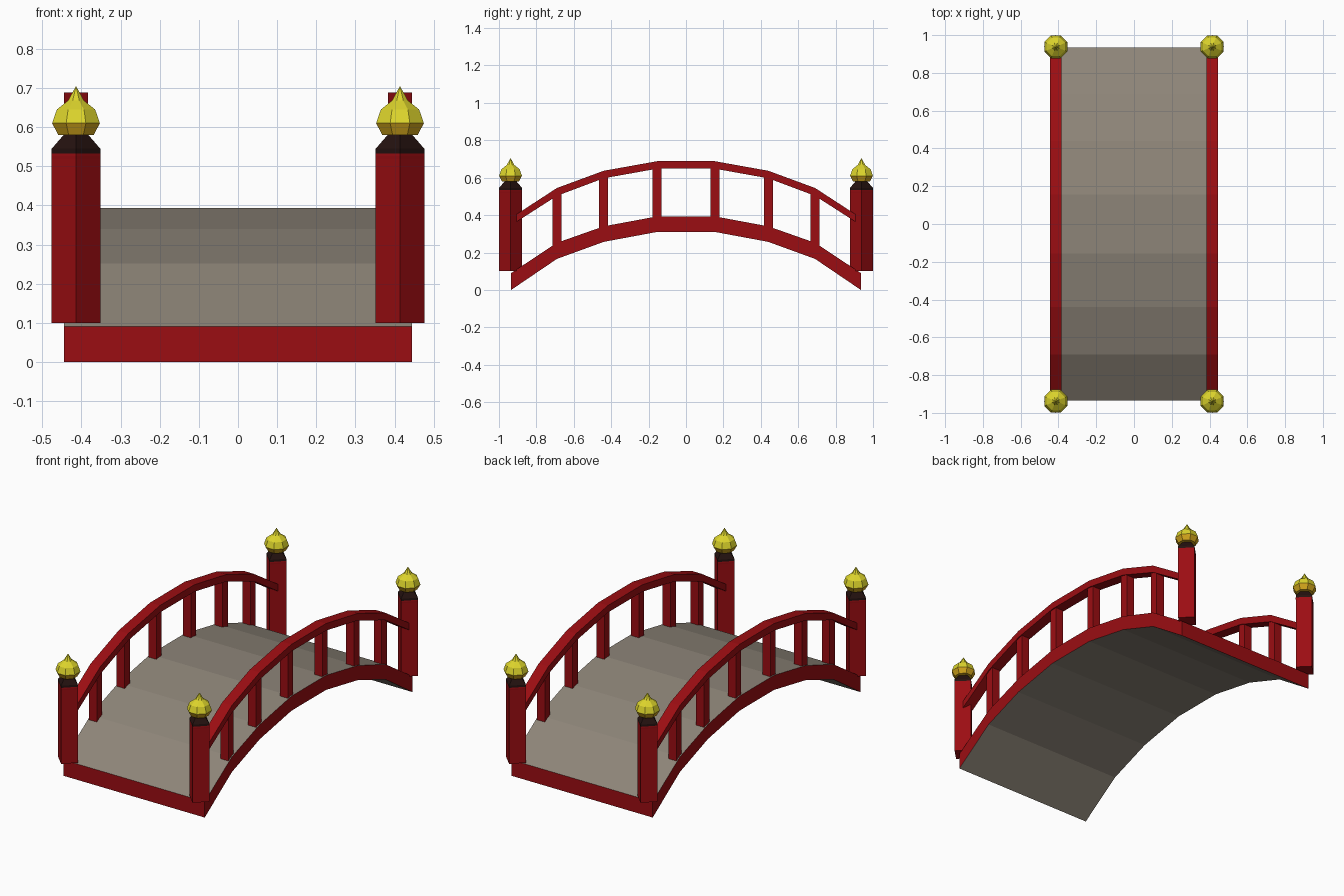
import bpy, bmesh, math

if "Cube" in bpy.data.objects:
    bpy.data.objects.remove(bpy.data.objects["Cube"])

def material(name, rgb):
    m = bpy.data.materials.new(name)
    m.diffuse_color = (*rgb, 1)
    m.use_nodes = True
    m.node_tree.nodes["Principled BSDF"].inputs["Base Color"].default_value = m.diffuse_color
    return m

RED = material("red lacquer", (0.33, 0.004, 0.006))
STONE = material("grey planks", (0.27, 0.235, 0.19))
BLACK = material("dark collar", (0.018, 0.006, 0.005))
YELLOW = material("bright gold", (0.72, 0.66, 0.025))
ORANGE = material("deep gold", (0.68, 0.40, 0.012))

def finish(bm, name, mats, rule=None):
    bmesh.ops.recalc_face_normals(bm, faces=bm.faces)
    bm.normal_update()
    if rule:
        for f in bm.faces:
            f.material_index = rule(f)
    me = bpy.data.meshes.new(name)
    bm.to_mesh(me)
    bm.free()
    for m in mats:
        me.materials.append(m)
    ob = bpy.data.objects.new(name, me)
    bpy.context.collection.objects.link(ob)
    return ob

def mirrored(half):
    """Mirror (y, top, bottom) stations about y = 0."""
    return [(-y, t, b) for y, t, b in reversed(half)] + half

def arch(name, half, x0, x1, mats, rule=None):
    """Segmented arch swept along y with a rectangular section."""
    bm = bmesh.new()
    rings = [[bm.verts.new(p) for p in ((x0, y, b), (x1, y, b), (x1, y, t), (x0, y, t))]
             for y, t, b in mirrored(half)]
    for a, c in zip(rings, rings[1:]):
        for i in range(4):
            j = (i + 1) % 4
            bm.faces.new((a[i], a[j], c[j], c[i]))
    bm.faces.new(rings[0])
    bm.faces.new(rings[-1])
    return finish(bm, name, mats, rule)

def lathe(name, profile, sides, turn, x, y, mats, rule=None):
    """Faceted turned part from (radius, z) pairs."""
    bm = bmesh.new()
    rings = []
    for r, z in profile:
        rings.append([bm.verts.new((x + r * math.cos(turn + k * math.tau / sides),
                                    y + r * math.sin(turn + k * math.tau / sides), z))
                      for k in range(sides)])
    for a, c in zip(rings, rings[1:]):
        for i in range(sides):
            j = (i + 1) % sides
            bm.faces.new((a[i], a[j], c[j], c[i]))
    bm.faces.new(rings[0])
    bm.faces.new(rings[-1])
    bmesh.ops.remove_doubles(bm, verts=bm.verts, dist=0.0005)
    return finish(bm, name, mats, rule)

# Deck: grey above and below, red edges
DECK = [(0.155, 0.393, 0.31), (0.44, 0.34, 0.257), (0.69, 0.252, 0.166), (0.935, 0.09, 0.0)]
deck = arch("deck", DECK, -0.445, 0.445, [STONE, RED],
            lambda f: 0 if abs(f.normal.z) > 0.3 else 1)

RAIL = [(0.155, 0.688, 0.648), (0.44, 0.637, 0.597), (0.69, 0.545, 0.503), (0.905, 0.405, 0.365)]
for side, sx in (("left", -1), ("right", 1)):
    # Handrail
    xc = sx * 0.414
    arch(side + "_handrail", RAIL, xc - 0.031, xc + 0.031, [RED])

    # Balusters under each bend of the rail
    for k, (y, top, low) in enumerate(mirrored(RAIL[:3])):
        foot = mirrored(DECK[:3])[k][1] - 0.03
        bm = bmesh.new()
        bmesh.ops.create_cube(bm, size=1)
        for v in bm.verts:
            v.co.x = xc + v.co.x * 0.05
            v.co.y = y + v.co.y * 0.048
            v.co.z = top - 0.02 if v.co.z > 0 else foot
        finish(bm, f"{side}_baluster_{k + 1}", [RED])

    # End posts: diamond shaft, dark collar, faceted finial
    for end, sy in (("front", -1), ("back", 1)):
        y = sy * 0.938
        tag = f"{end}_{side}"
        lathe(tag + "_post", [(0.062, 0.10), (0.062, 0.519), (0.0625, 0.526), (0.062, 0.533)],
              4, 0, xc, y, [RED])
        lathe(tag + "_collar", [(0.062, 0.533), (0.062, 0.545), (0.03, 0.582)],
              4, 0, xc, y, [BLACK])
        lathe(tag + "_finial",
              [(0.049, 0.58), (0.066, 0.61), (0.053, 0.645), (0.022, 0.668), (0.0, 0.705)],
              8, math.pi / 8, xc, y, [YELLOW, ORANGE],
              lambda f: 1 if f.calc_center_median().z < 0.605 else 0)
